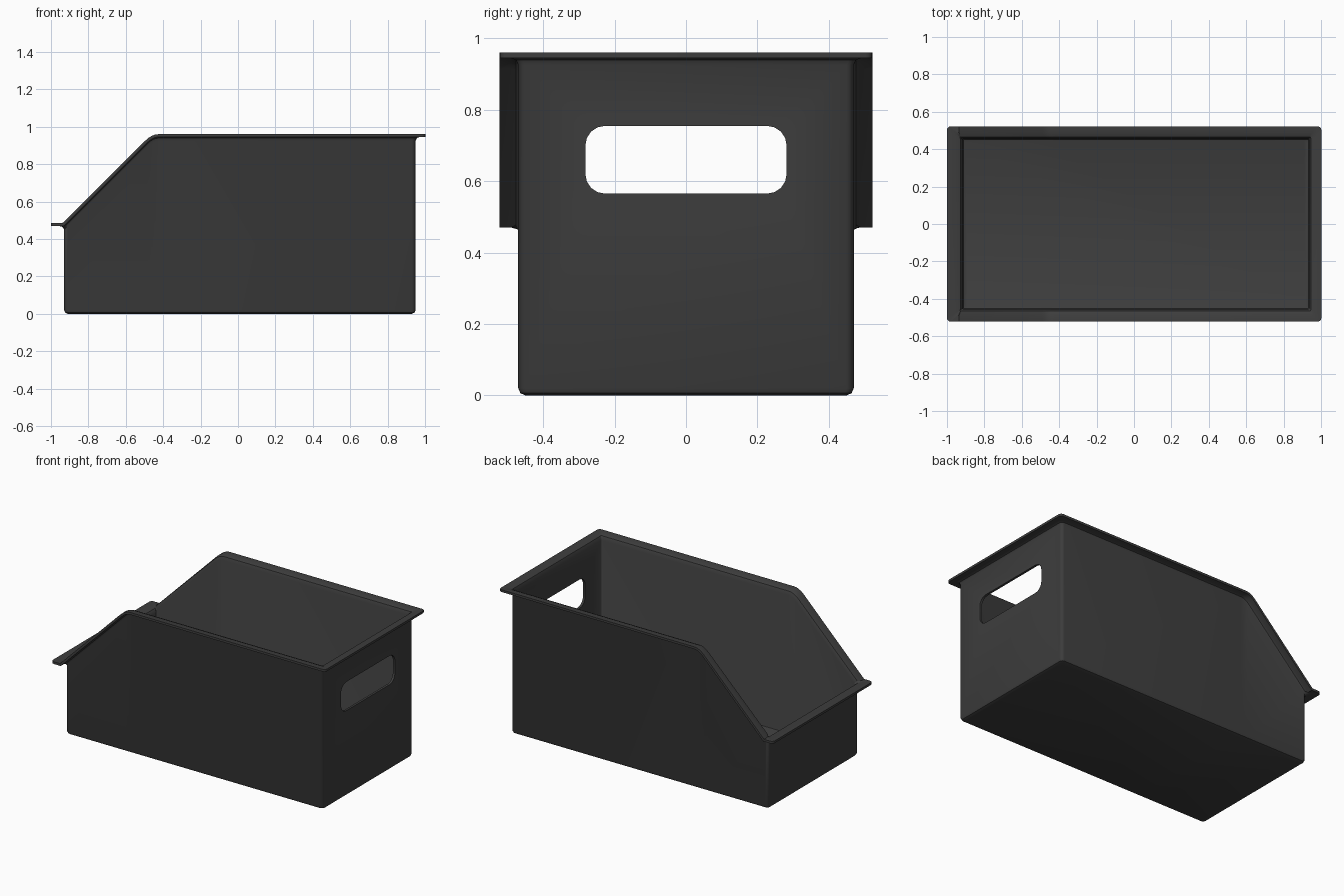
import bpy, bmesh, math

if "Cube" in bpy.data.objects:
    bpy.data.objects.remove(bpy.data.objects["Cube"])

FRONT, BACK, HALF_W = -0.93, 0.95, 0.47   # outer faces of the walls
LOW, RISE = 0.47, 0.475                   # underside of low lip, climb to high lip
CORNER, CREST = 0.02, 0.03                # corner radius, half length of crest rounding
THICK = 0.015

mat = bpy.data.materials.new("charcoal plastic")
mat.use_nodes = True
colour = (0.048, 0.048, 0.048, 1)
mat.diffuse_color = colour
mat.node_tree.nodes["Principled BSDF"].inputs["Base Color"].default_value = colour


def lip_height(x):
    """Underside of the lip: flat, 45 degree climb, rounded crest, flat."""
    d = max(0, x - FRONT)
    over = d - (RISE - CREST)
    if over > 2 * CREST:
        d = RISE
    elif over > 0:
        d -= over ** 2 / (4 * CREST)
    return LOW + d


def arc(cx, cy, r, start, steps=4):
    return [(cx + r * math.cos(start + math.pi / 2 * i / steps),
             cy + r * math.sin(start + math.pi / 2 * i / steps)) for i in range(steps + 1)]


def plan(out):
    """Rounded rectangle, counter-clockwise, with extra columns at the slope."""
    x0 = FRONT - out * (1.35 if out > 0 else 1)
    x1, y = BACK + out, HALF_W + out
    r = CORNER
    bend = max(FRONT, x0 + r + 0.002)
    columns = [bend] + [FRONT + RISE + CREST * k / 2 for k in range(-2, 3)]
    pts = arc(x0 + r, -y + r, r, math.pi)
    pts += [(x, -y) for x in columns]
    pts += arc(x1 - r, -y + r, r, -math.pi / 2)
    pts += arc(x1 - r, y - r, r, 0)
    pts += [(x, y) for x in reversed(columns)]
    pts += arc(x0 + r, y - r, r, math.pi / 2)
    return pts


def finish(bm, name):
    mesh = bpy.data.meshes.new(name)
    bm.to_mesh(mesh)
    bm.free()
    obj = bpy.data.objects.new(name, mesh)
    bpy.context.collection.objects.link(obj)
    mesh.materials.append(mat)
    return obj


# Bin skin: rings from the floor up the walls and out along the lip
bm = bmesh.new()
rings = []
for out, z in ((-0.02, 0), (-0.006, 0.006), (0, 0.02)):
    rings.append([bm.verts.new((x, y, z)) for x, y in plan(out)])
for out, drop in ((0, 0.02), (0.006, 0.006), (0.02, 0), (0.052, 0)):
    rings.append([bm.verts.new((x, y, lip_height(x) - drop)) for x, y in plan(out)])
bm.faces.new(list(reversed(rings[0])))
n = len(rings[0])
for a, b in zip(rings, rings[1:]):
    for i in range(n):
        j = (i + 1) % n
        bm.faces.new((a[i], a[j], b[j], b[i]))
storage_bin = finish(bm, "storage_bin")

# Cutter for the hand hole in the high end wall
bm = bmesh.new()
hw, z0, z1, r = 0.282, 0.565, 0.755, 0.055
outline = (arc(hw - r, z1 - r, r, 0) + arc(-hw + r, z1 - r, r, math.pi / 2)
           + arc(-hw + r, z0 + r, r, math.pi) + arc(hw - r, z0 + r, r, -math.pi / 2))
face = bm.faces.new([bm.verts.new((BACK - 0.1, y, z)) for y, z in outline])
side = bmesh.ops.extrude_face_region(bm, geom=[face])
bmesh.ops.translate(bm, vec=(0.2, 0, 0),
                    verts=[v for v in side["geom"] if isinstance(v, bmesh.types.BMVert)])
bmesh.ops.recalc_face_normals(bm, faces=bm.faces)
cutter = finish(bm, "hand_hole_cutter")
cutter.hide_render = True

# Wall thickness and hand hole
shell = storage_bin.modifiers.new("thickness", "SOLIDIFY")
shell.thickness = THICK
shell.offset = -1
shell.use_even_offset = True
hole = storage_bin.modifiers.new("hand_hole", "BOOLEAN")
hole.operation = "DIFFERENCE"
hole.solver = "EXACT"
hole.object = cutter

bpy.ops.object.select_all(action="DESELECT")
storage_bin.select_set(True)
bpy.context.view_layer.objects.active = storage_bin
for modifier in ("thickness", "hand_hole"):
    bpy.ops.object.modifier_apply(modifier=modifier)
bpy.data.objects.remove(cutter)
bpy.ops.object.shade_smooth_by_angle(angle=math.radians(35))
